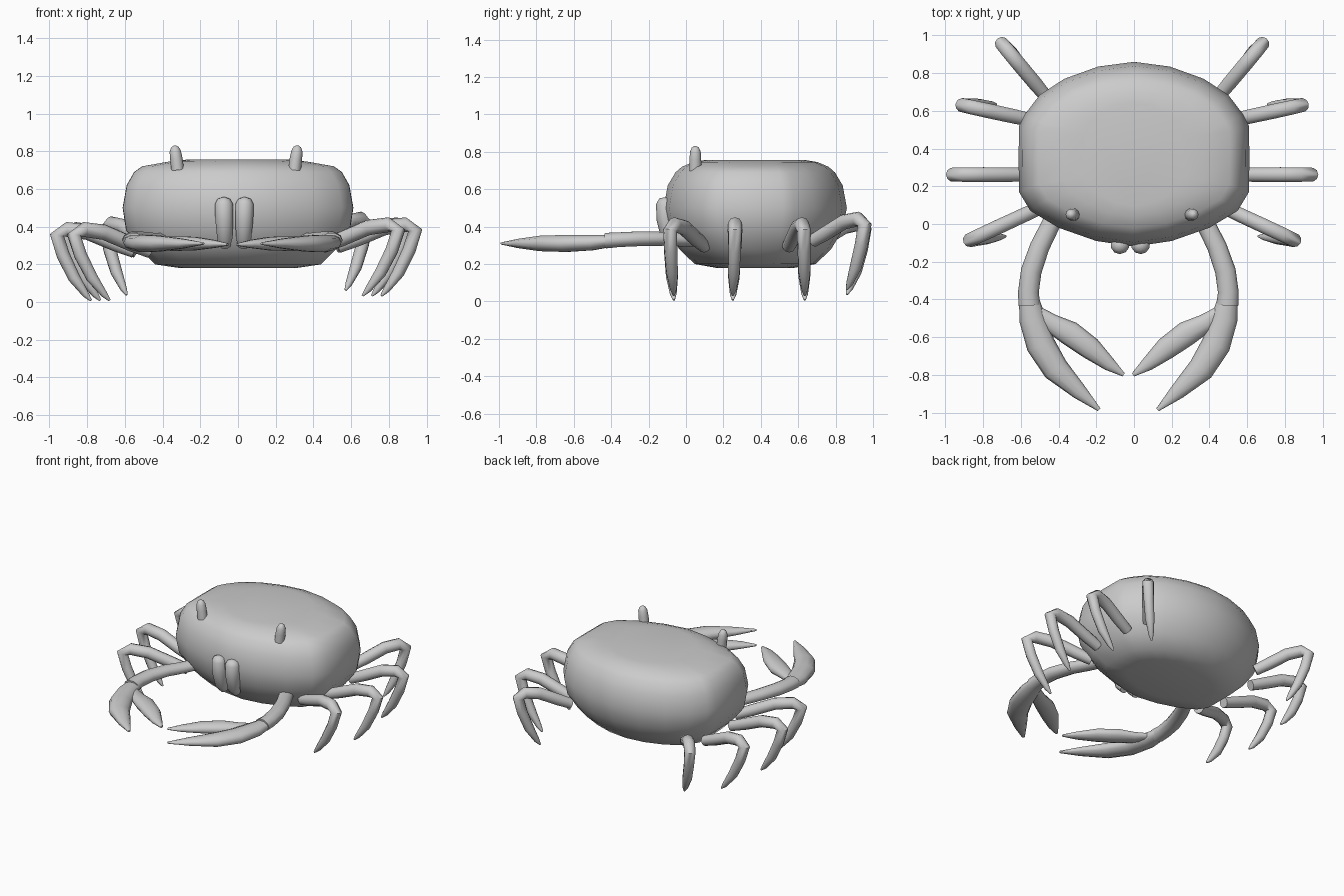
import bpy, bmesh
from math import cos, sin, pi, radians
from mathutils import Vector

if "Cube" in bpy.data.objects:
    bpy.data.objects.remove(bpy.data.objects["Cube"])


def loft(name, rings, angle=60):
    """Skin a list of equal-length closed rings and cap both ends."""
    bm = bmesh.new()
    loops = [[bm.verts.new(p) for p in ring] for ring in rings]
    n = len(loops[0])
    for a, b in zip(loops, loops[1:]):
        for i in range(n):
            j = (i + 1) % n
            bm.faces.new((a[i], a[j], b[j], b[i]))
    bm.faces.new(loops[0])
    bm.faces.new(loops[-1])
    bmesh.ops.recalc_face_normals(bm, faces=bm.faces)
    mesh = bpy.data.meshes.new(name)
    bm.to_mesh(mesh)
    bm.free()
    ob = bpy.data.objects.new(name, mesh)
    bpy.context.collection.objects.link(ob)
    bpy.ops.object.select_all(action='DESELECT')
    bpy.context.view_layer.objects.active = ob
    ob.select_set(True)
    bpy.ops.object.shade_smooth_by_angle(angle=radians(angle))
    return ob


def tube(name, path, normal, flat=1.0, sides=10):
    """Tapered tube through (x, y, z, radius) points; flat scales it along normal."""
    pts = [Vector(p[:3]) for p in path]
    nrm = Vector(normal).normalized()
    rings = []
    for i, p in enumerate(pts):
        a, b = pts[max(i - 1, 0)], pts[min(i + 1, len(pts) - 1)]
        t = (b - a).normalized()
        side = nrm.cross(t).normalized()
        up = t.cross(side)
        r = path[i][3]
        rings.append([p + side * r * cos(2 * pi * k / sides)
                      + up * r * flat * sin(2 * pi * k / sides) for k in range(sides)])
    return loft(name, rings)


# Body shell: half outline mirrored, scaled per level
half = [(0, .86), (.19, .835), (.37, .77), (.5, .685), (.58, .58), (.61, .52),
        (.612, .35), (.61, .17), (.55, .07), (.4, -.02), (.2, -.09), (0, -.12)]
outline = half + [(-x, y) for x, y in half[-2:0:-1]]
levels = [(.18, .5, .43), (.2, .72, .66), (.28, .85, .83), (.38, .97, .95), (.5, 1, 1),
          (.62, .965, .955), (.69, .9, .87), (.72, .83, .8), (.745, .6, .68), (.755, .45, .56)]
loft("body_shell", [[(x * sx, .37 + (y - .37) * sy, z) for x, y in outline]
                    for z, sx, sy in levels])

# Half-side data: legs as root, knee and tip in plan
legs = [((.46, .10), (.86, -.085), (.67, -.065)),
        ((.54, .262), (.95, .262), (.77, .25)),
        ((.53, .55), (.90, .63), (.72, .635)),
        ((.46, .68), (.69, .955), (.58, .86))]
arm = [(.38, .06, .33, .05), (.42, -.02, .33, .05), (.47, -.12, .335, .052),
       (.515, -.25, .335, .055), (.53, -.36, .33, .055), (.525, -.43, .325, .058)]
big_finger = [(.53, -.38, .325, .05), (.51, -.5, .315, .07), (.465, -.64, .31, .077),
              (.385, -.77, .31, .07), (.26, -.89, .31, .042), (.155, -.985, .31, .01)]
small_finger = [(.51, -.45, .32, .03), (.41, -.525, .312, .05), (.31, -.58, .31, .066),
                (.2, -.66, .31, .06), (.1, -.745, .308, .036), (.025, -.8, .305, .01)]
mouth = [(.05, -.06, .30, .03), (.05, -.09, .34, .042), (.053, -.108, .44, .05),
         (.055, -.11, .52, .05), (.055, -.107, .545, .036), (.055, -.105, .555, .01)]
eye = [(.31, .05, .70, .034), (.317, .05, .76, .033), (.323, .05, .8, .03),
       (.325, .05, .822, .02), (.326, .05, .83, .006)]

for s, tag in ((-1, "left"), (1, "right")):
    def shift(path, cx):
        return [(cx + s * x, y, z, r) for x, y, z, r in path]

    # Claw arms and pincers
    tube(f"claw_arm_{tag}", shift(arm, -.03), (0, 0, 1), .75)
    tube(f"claw_big_finger_{tag}", shift(big_finger, -.03), (0, 0, 1), .62)
    tube(f"claw_small_finger_{tag}", shift(small_finger, -.03), (0, 0, 1), .62)

    # Mouth parts and eye stalks
    tube(f"mouth_part_{tag}", shift(mouth, -.02), (1, 0, 0), 1)
    tube(f"eye_stalk_{tag}", shift(eye, -.01), (0, 1, 0), 1)

    # Bent walking legs
    for i, (root, knee, tip) in enumerate(legs):
        root, knee, tip = Vector(root), Vector(knee), Vector(tip)
        lift = (.025 if s > 0 else 0) + (.03 if i == 3 else 0)
        path = []
        for t, z, r in ((0, .27, .036), (.25, .31, .04), (.6, .37, .041), (.87, .385, .04)):
            p = root.lerp(knee, t)
            path.append((p.x, p.y, z + lift, r))
        for t, z, r in ((0, .355, .038), (.18, .25, .035), (.5, .13, .032), (.85, .04, .018), (1, .008, .006)):
            p = knee.lerp(tip, t)
            path.append((p.x, p.y, z + lift, r))
        d = knee - root
        tube(f"leg_{i + 1}_{tag}", shift(path, -.01), (-d.y, s * d.x, 0), 1)
